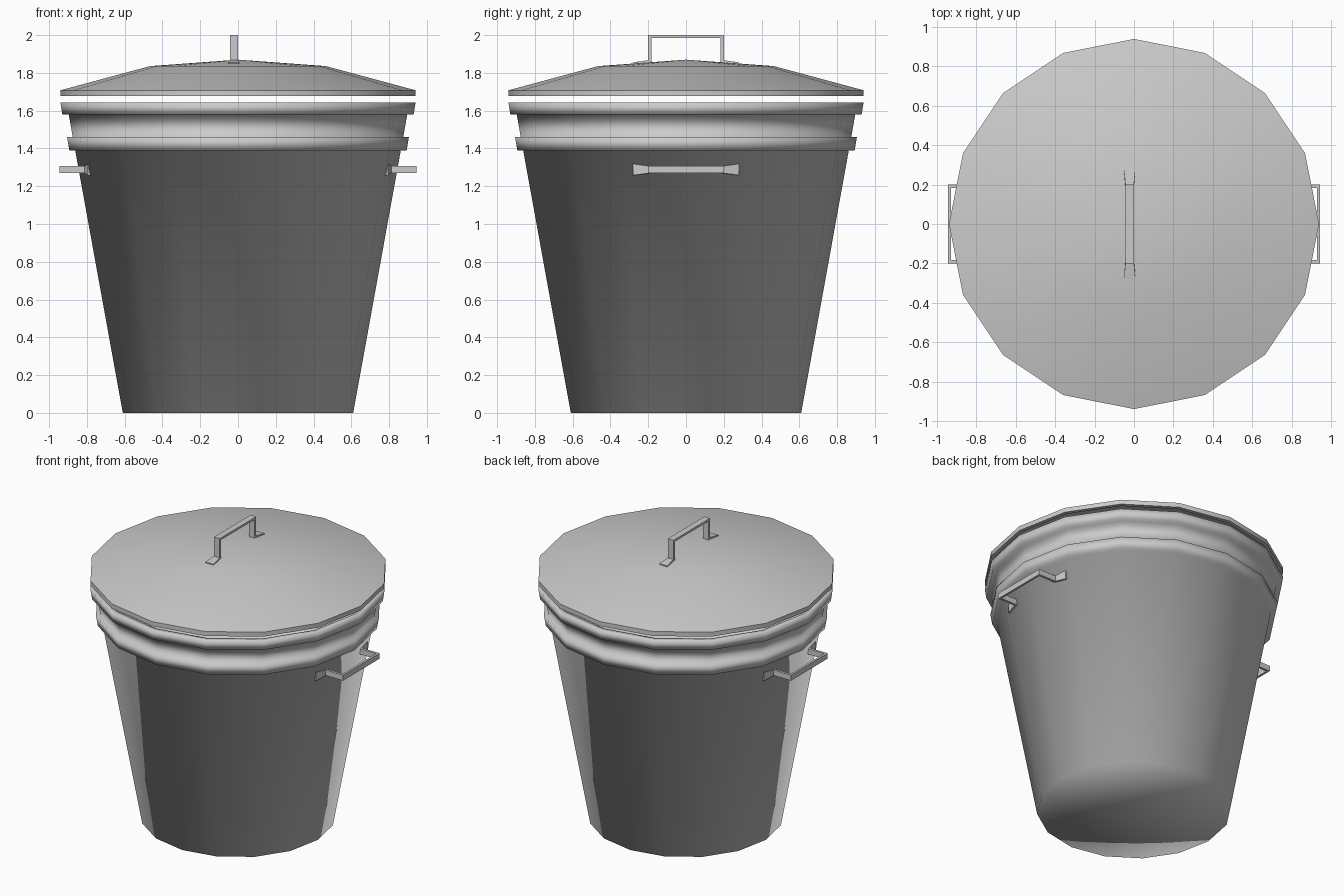
import bpy, bmesh, math
from mathutils import Matrix

if "Cube" in bpy.data.objects:
    bpy.data.objects.remove(bpy.data.objects["Cube"])

SIDES = 16


def finish(name, bm, angle=None):
    bmesh.ops.recalc_face_normals(bm, faces=bm.faces)
    me = bpy.data.meshes.new(name)
    bm.to_mesh(me)
    bm.free()
    ob = bpy.data.objects.new(name, me)
    bpy.context.collection.objects.link(ob)
    for p in me.polygons:
        p.use_smooth = True
    if angle is not None:
        bpy.ops.object.select_all(action='DESELECT')
        ob.select_set(True)
        bpy.context.view_layer.objects.active = ob
        bpy.ops.object.shade_smooth_by_angle(angle=math.radians(angle))
    return ob


def lathe(name, profile, angle=None):
    """Revolve (radius, z) points; radius 0 makes a single pole vertex."""
    bm = bmesh.new()
    rings = []
    for r, z in profile:
        if r == 0:
            rings.append([bm.verts.new((0, 0, z))] * SIDES)
        else:
            rings.append([bm.verts.new((r * math.cos(2 * math.pi * i / SIDES),
                                        r * math.sin(2 * math.pi * i / SIDES), z))
                          for i in range(SIDES)])
    for a, b in zip(rings, rings[1:]):
        for i in range(SIDES):
            j = (i + 1) % SIDES
            bm.faces.new(list(dict.fromkeys((a[i], a[j], b[j], b[i]))))
    return finish(name, bm, angle)


def strap_handle(name, matrix, width, drop):
    """Bent flat strap along y, rising in local z, with flared feet."""
    outer = [(0.28, 0.005 - drop, 0.06), (0.20, 0.012, width), (0.20, 0.145, width)]
    inner = [(0.28, -0.01 - drop, 0.06), (0.183, -0.003, width), (0.183, 0.13, width)]
    both = [[(-y, h, w) for y, h, w in side] + side[::-1] for side in (outer, inner)]
    bm = bmesh.new()
    sections = []
    for o, i in zip(*both):
        sections.append([bm.verts.new((s * p[2] / 2, p[0], p[1]))
                         for p, s in ((o, -1), (o, 1), (i, 1), (i, -1))])
    for a, b in zip(sections, sections[1:]):
        for k in range(4):
            m = (k + 1) % 4
            bm.faces.new((a[k], a[m], b[m], b[k]))
    bm.faces.new(sections[0])
    bm.faces.new(sections[-1])
    bm.transform(matrix)
    return finish(name, bm, 30)


# Tapered can with two raised bands and an open, hollow top
lathe("can_body", [
    (0, 0), (0.61, 0), (0.862, 1.39), (0.893, 1.39), (0.905, 1.46),
    (0.875, 1.46), (0.896, 1.58), (0.93, 1.58), (0.94, 1.643),
    (0.895, 1.643), (0.60, 0.03), (0, 0.03)])

# Shallow domed lid, a thin shell floating just above the rim
lathe("lid", [
    (0, 1.87), (0.465, 1.836), (0.94, 1.708), (0.94, 1.677),
    (0.915, 1.677), (0.915, 1.695), (0.46, 1.818), (0, 1.852)], 40)

# Handle on the lid
strap_handle("lid_handle", Matrix.Translation((-0.022, 0, 1.855)), 0.043, 0.004)

# Carrying handles on both sides
for name, turn in (("right_handle", 0), ("left_handle", math.pi)):
    strap_handle(name,
                 Matrix.Rotation(turn, 4, 'Z')
                 @ Matrix.Translation((0.80, 0, 1.288))
                 @ Matrix.Rotation(math.pi / 2, 4, 'Y'), 0.038, 0.01)
